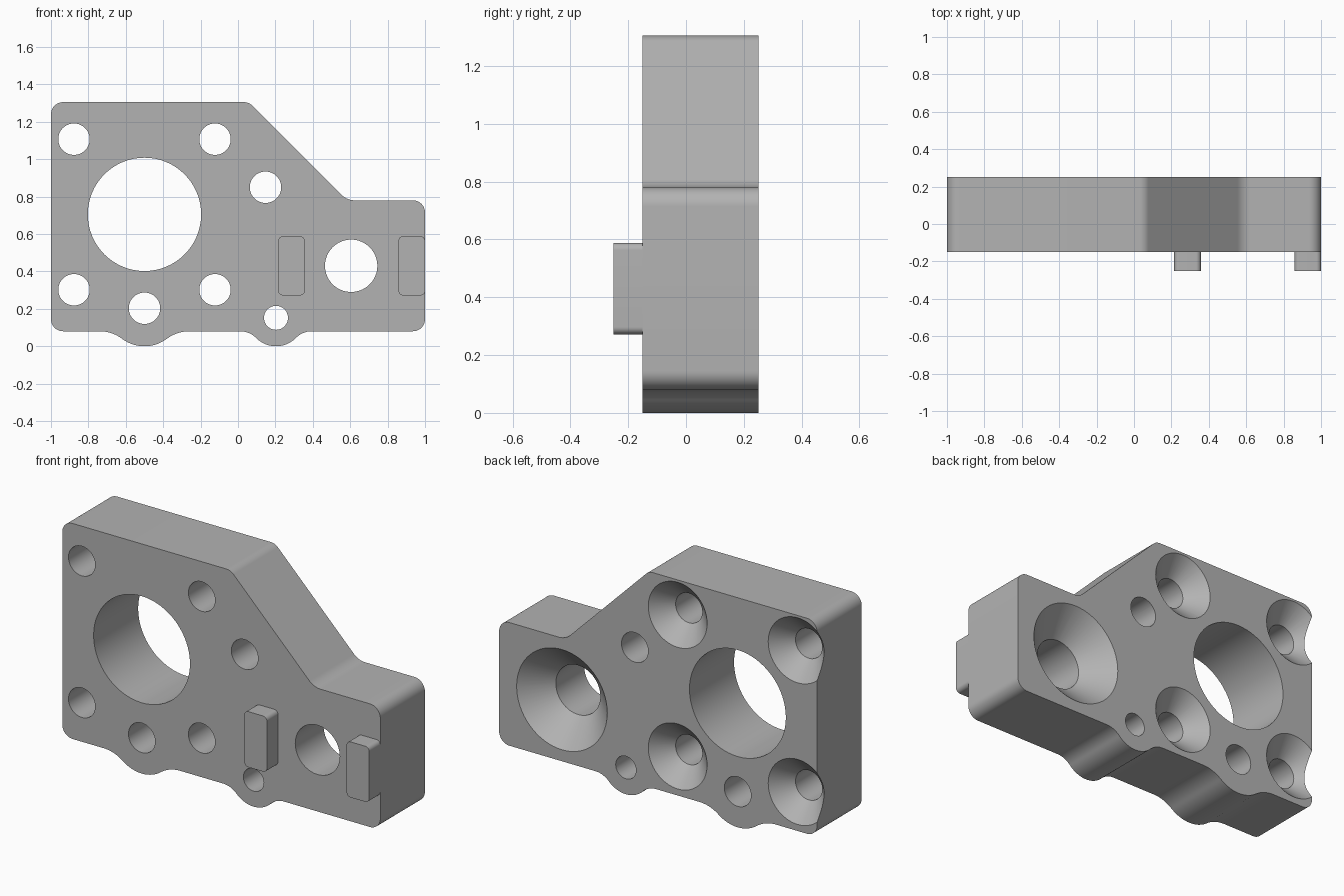
import bpy, bmesh
from math import sin, cos, pi, atan2, sqrt, tan
from mathutils import Vector

FRONT, BACK, FLOOR = -0.15, 0.25, 0.08

cube = bpy.data.objects.get("Cube")
if cube:
    bpy.data.objects.remove(cube, do_unlink=True)

grey = bpy.data.materials.new("machined_grey")
grey.use_nodes = True
colour = (0.45, 0.45, 0.45, 1)
grey.diffuse_color = colour
grey.node_tree.nodes["Principled BSDF"].inputs["Base Color"].default_value = colour


def arc(cx, cz, r, start, end, steps=12):
    angles = [start + (end - start) * i / steps for i in range(steps + 1)]
    return [(cx + r * cos(a), cz + r * sin(a)) for a in angles]


def fillet(before, corner, after, r):
    """Round one corner of an outline with a tangent arc."""
    p = Vector(corner)
    u = (Vector(before) - p).normalized()
    v = (Vector(after) - p).normalized()
    half = u.angle(v) / 2
    c = p + (u + v).normalized() * (r / sin(half))
    a = p + u * (r / tan(half)) - c
    b = p + v * (r / tan(half)) - c
    start = atan2(a.y, a.x)
    turn = (atan2(b.y, b.x) - start + pi) % (2 * pi) - pi
    return arc(c.x, c.y, r, start, start + turn)


def rounded(corners):
    points = []
    for i, (x, z, r) in enumerate(corners):
        before, after = corners[i - 1][:2], corners[(i + 1) % len(corners)][:2]
        points += fillet(before, (x, z), after, r)
    return points


def lobe(cx, r, blend):
    """Bulge under the bottom edge, blended in by concave arcs."""
    dx = sqrt((r + blend) ** 2 - (r - FLOOR + blend) ** 2)
    lean = atan2(r - FLOOR + blend, dx)
    left = arc(cx - dx, FLOOR - blend, blend, pi / 2, lean)
    belly = arc(cx, r, r, pi + lean, 2 * pi - lean, 24)
    right = arc(cx + dx, FLOOR - blend, blend, pi - lean, pi / 2)
    return left + belly[1:-1] + right


def finish(name, bm):
    bmesh.ops.recalc_face_normals(bm, faces=bm.faces)
    mesh = bpy.data.meshes.new(name)
    bm.to_mesh(mesh)
    bm.free()
    mesh.materials.append(grey)
    obj = bpy.data.objects.new(name, mesh)
    bpy.context.collection.objects.link(obj)
    return obj


def extrude(name, outline, y0, y1):
    bm = bmesh.new()
    face = bm.faces.new([bm.verts.new((x, y0, z)) for x, z in outline])
    new = bmesh.ops.extrude_face_region(bm, geom=[face])["geom"]
    verts = [g for g in new if isinstance(g, bmesh.types.BMVert)]
    bmesh.ops.translate(bm, verts=verts, vec=(0, y1 - y0, 0))
    return finish(name, bm)


def drill(x, z, r, sink=0, sides=64):
    """Hole cutter, with a 45 degree countersink from the back if asked."""
    profile = [(FRONT - 0.1, r), (BACK + 0.1, r)]
    if sink:
        over = 0.02
        profile[1:] = [(BACK - (sink - r), r), (BACK + over, sink + over)]
    bm = bmesh.new()
    rings = [[bm.verts.new((px, y, pz)) for px, pz in arc(x, z, rad, 0, 2 * pi, sides)[:-1]]
             for y, rad in profile]
    for a, b in zip(rings, rings[1:]):
        for i in range(sides):
            j = (i + 1) % sides
            bm.faces.new((a[i], a[j], b[j], b[i]))
    bm.faces.new(rings[0])
    bm.faces.new(rings[-1])
    return finish("drill", bm)


def smooth(obj):
    bpy.ops.object.select_all(action="DESELECT")
    obj.select_set(True)
    bpy.context.view_layer.objects.active = obj
    bpy.ops.object.shade_smooth_by_angle(angle=pi / 7)


# Plate outline: rounded corners, sloped shoulder and two bottom lobes
outline = rounded([
    (1, FLOOR, 0.065), (1, 0.78, 0.065), (0.583, 0.78, 0.1),
    (0.058, 1.305, 0.065), (-1, 1.305, 0.065), (-1, FLOOR, 0.065)])
outline += lobe(-0.5, 0.2, 0.2) + lobe(0.203, 0.15, 0.12)
plate = extrude("mounting_plate", outline, FRONT, BACK)

# Bore, countersunk screw holes and plain pin holes
drills = [drill(-0.5, 0.705, 0.303), drill(0.605, 0.43, 0.14, 0.285)]
drills += [drill(x, z, 0.084, 0.185) for x in (-0.877, -0.123) for z in (0.302, 1.107)]
drills += [drill(0.147, 0.85, 0.084), drill(-0.5, 0.203, 0.084), drill(0.203, 0.152, 0.064)]
for cutter in drills:
    mod = plate.modifiers.new("hole", "BOOLEAN")
    mod.operation = "DIFFERENCE"
    mod.solver = "EXACT"
    mod.object = cutter
bpy.context.view_layer.update()
cut = bpy.data.meshes.new_from_object(plate.evaluated_get(bpy.context.evaluated_depsgraph_get()))
plate.modifiers.clear()
plate.data = cut
for cutter in drills:
    bpy.data.objects.remove(cutter, do_unlink=True)
smooth(plate)

# Locating tabs either side of the large countersunk hole
for name, x in (("inner_tab", 0.215), ("outer_tab", 0.858)):
    w, low, high, r = 0.142, 0.272, 0.588, 0.025
    tab = extrude(name, rounded([(x, low, r), (x + w, low, r), (x + w, high, r), (x, high, r)]),
                  -0.25, FRONT)
    smooth(tab)
